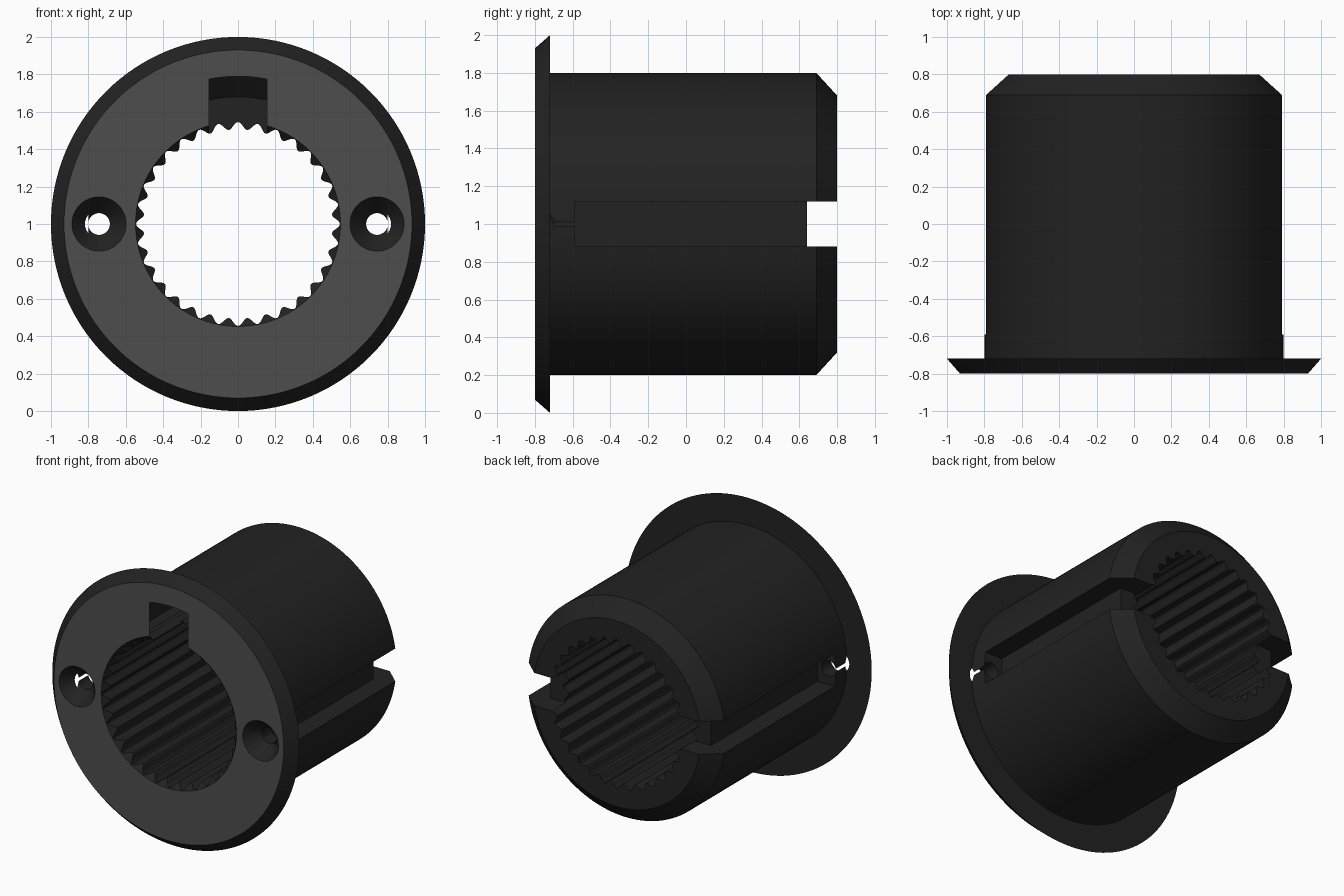
import bpy, bmesh, math

if "Cube" in bpy.data.objects:
    bpy.data.objects.remove(bpy.data.objects["Cube"])

TAU = 2 * math.pi


def material(name, value):
    m = bpy.data.materials.new(name)
    m.diffuse_color = (value, value, value, 1)
    m.use_nodes = True
    m.node_tree.nodes["Principled BSDF"].inputs["Base Color"].default_value = m.diffuse_color
    return m


def circle(r, y, n=128, cx=0.0):
    return [(cx + r * math.cos(TAU * i / n), y, 1 + r * math.sin(TAU * i / n)) for i in range(n)]


def loft(name, rings):
    """Closed solid through rings of equal point count, running along y."""
    bm = bmesh.new()
    vs = [[bm.verts.new(p) for p in ring] for ring in rings]
    n = len(vs[0])
    for a, b in zip(vs, vs[1:]):
        for i in range(n):
            bm.faces.new((a[i], a[(i + 1) % n], b[(i + 1) % n], b[i]))
    bm.faces.new(vs[0])
    bm.faces.new(vs[-1])
    bmesh.ops.recalc_face_normals(bm, faces=bm.faces)
    me = bpy.data.meshes.new(name)
    bm.to_mesh(me)
    bm.free()
    ob = bpy.data.objects.new(name, me)
    bpy.context.collection.objects.link(ob)
    return ob


def box(name, x0, x1, y0, y1, z0, z1):
    return loft(name, [[(x0, y, z0), (x1, y, z0), (x1, y, z1), (x0, y, z1)] for y in (y0, y1)])


def cut(target, cutter):
    mod = target.modifiers.new("cut", 'BOOLEAN')
    mod.operation = 'DIFFERENCE'
    mod.solver = 'EXACT'
    mod.object = cutter
    bpy.context.view_layer.objects.active = target
    bpy.ops.object.modifier_apply(modifier=mod.name)
    bpy.data.objects.remove(cutter, do_unlink=True)


# Flanged sleeve with chamfered rim and tail
sleeve = loft("flanged_sleeve", [circle(r, y) for r, y in (
    (0.93, -0.8), (1.0, -0.72), (0.8, -0.72), (0.8, 0.69), (0.68, 0.8))])

# Splined bore: 32 rounded grooves
TEETH, STEPS = 32, 12


def spline_ring(y):
    ring = []
    for i in range(TEETH * STEPS):
        a = TAU * i / (TEETH * STEPS)
        r = 0.525 + 0.02 * math.cos(TEETH * a)
        ring.append((r * math.cos(a), y, 1 + r * math.sin(a)))
    return ring


cut(sleeve, loft("bore_cutter", [spline_ring(-0.9), spline_ring(0.9)]))

# Bevel that trims the front ends of the teeth
cut(sleeve, loft("bevel_cutter", [circle(0.558, -0.81), circle(0.498, -0.75)]))


# Key pocket above the bore with a sloping curved roof
def pocket_ring(r, y, w=0.155, n=12):
    xs = [w - 2 * w * i / n for i in range(n + 1)]
    return [(-w, y, 1.4), (w, y, 1.4)] + [(x, y, 1 + math.sqrt(r * r - x * x)) for x in xs]


cut(sleeve, loft("pocket_cutter", [pocket_ring(0.798, -0.81), pocket_ring(0.5, -0.45)]))

# Countersunk screw holes, side grooves and open tail notches on both sides
for s in (-1, 1):
    cx = 0.743 * s
    cut(sleeve, loft("screw_cutter", [circle(r, y, 48, cx) for r, y in (
        (0.154, -0.81), (0.058, -0.70), (0.058, -0.5))]))
    x0, x1 = sorted((0.65 * s, 1.1 * s))
    cut(sleeve, box("groove_cutter", x0, x1, -0.59, 0.9, 0.88, 1.12))
    x0, x1 = sorted((0.4 * s, 1.1 * s))
    cut(sleeve, box("notch_cutter", x0, x1, 0.64, 0.9, 0.88, 1.12))

# Colours: grey front face, black everywhere else
me = sleeve.data
me.materials.clear()
me.materials.append(material("black", 0.016))
me.materials.append(material("dark_grey", 0.075))
for p in me.polygons:
    p.material_index = 1 if p.normal.y < -0.99 and p.center.y < -0.79 else 0

bpy.ops.object.select_all(action='DESELECT')
sleeve.select_set(True)
bpy.context.view_layer.objects.active = sleeve
bpy.ops.object.shade_smooth_by_angle(angle=math.radians(30))
